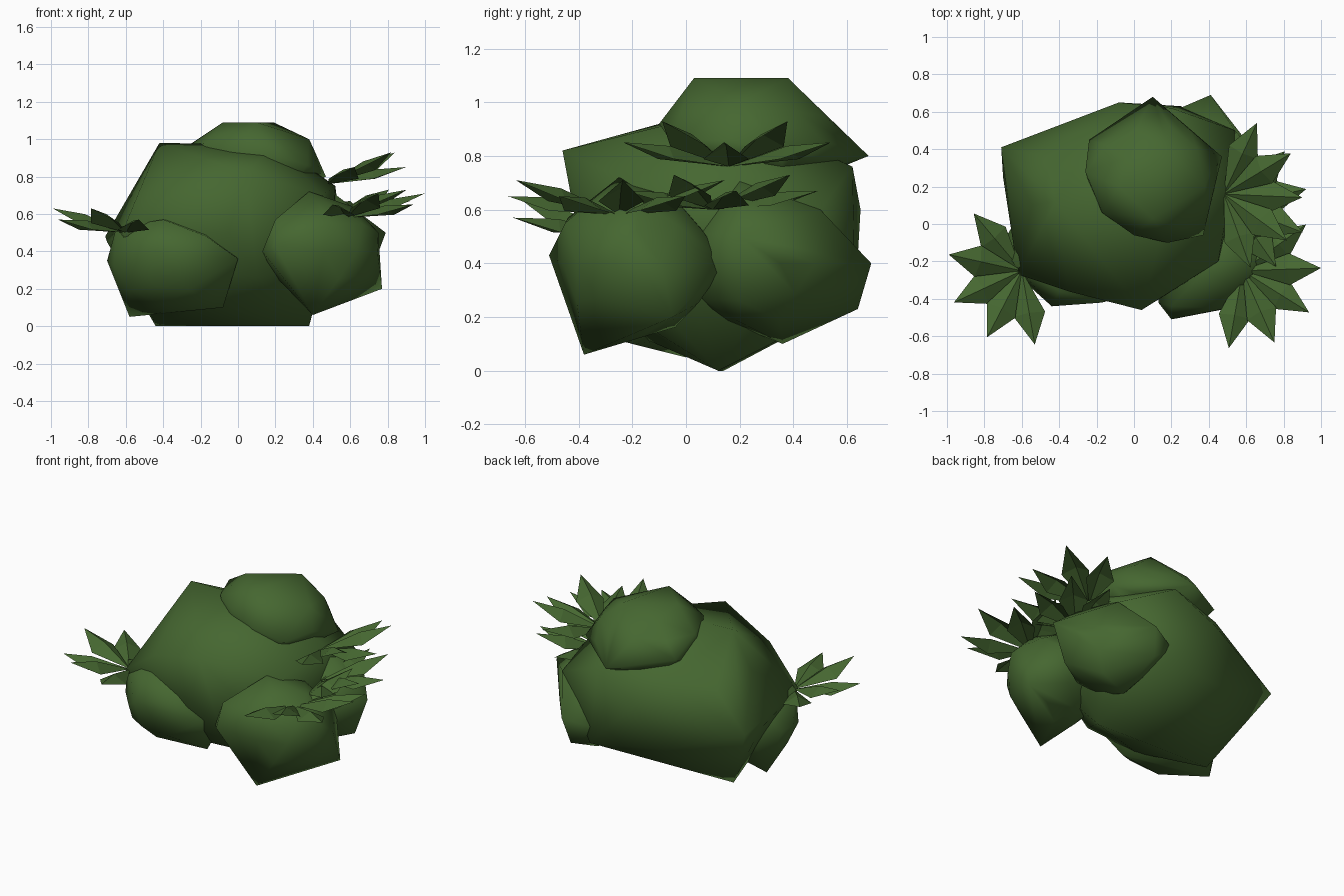
import bpy, bmesh
from math import radians
from mathutils import Vector, Matrix

cube = bpy.data.objects.get("Cube")
if cube:
    bpy.data.objects.remove(cube, do_unlink=True)

green = bpy.data.materials.new("leaf_green")
green.use_nodes = True
green.diffuse_color = (.06, .135, .03, 1)
green.node_tree.nodes["Principled BSDF"].inputs["Base Color"].default_value = green.diffuse_color


def finish(name, bm, smooth):
    mesh = bpy.data.meshes.new(name)
    bm.to_mesh(mesh)
    bm.free()
    mesh.materials.append(green)
    for poly in mesh.polygons:
        poly.use_smooth = smooth
    obj = bpy.data.objects.new(name, mesh)
    bpy.context.collection.objects.link(obj)


def blob(name, center, radii, corners):
    """Faceted ball stretched out to a few pointed corners."""
    bm = bmesh.new()
    matrix = Matrix.Translation(center) @ Matrix.Diagonal((*radii, 1))
    bmesh.ops.create_icosphere(bm, subdivisions=2, radius=1, matrix=matrix)
    bmesh.ops.delete(bm, geom=bm.edges[:], context='EDGES_FACES')
    for corner in corners:
        bm.verts.new(corner)
    result = bmesh.ops.convex_hull(bm, input=bm.verts[:])
    unused = set(result["geom_interior"]) | set(result["geom_unused"])
    loose = [v for v in bm.verts if v in unused or not v.link_faces]
    bmesh.ops.delete(bm, geom=loose, context='VERTS')
    bmesh.ops.recalc_face_normals(bm, faces=bm.faces[:])
    finish(name, bm, True)


def leaf_burst(name, root, first, last, count, reach, rise, width=.085, fold=.025):
    """Fan of folded pointed leaves, spread evenly between two headings."""
    bm = bmesh.new()
    root = Vector(root)
    for i in range(count):
        heading = radians(first + (last - first) * i / (count - 1))
        # Every other leaf stands a little steeper
        axis = Vector((reach, 0, rise * (1.3 if i % 2 else .7)))
        axis.rotate(Matrix.Rotation(heading, 3, 'Z'))
        side = axis.cross(Vector((0, 0, 1))).normalized()
        lift = side.cross(axis).normalized()
        middle = root + axis * .58
        base, tip = bm.verts.new(root), bm.verts.new(root + axis)
        keel = bm.verts.new(middle + lift * fold)
        left, right = [bm.verts.new(middle + side * s * width - lift * fold) for s in (-1, 1)]
        for corners in ((base, right, keel), (right, tip, keel),
                        (base, keel, left), (keel, tip, left)):
            bm.faces.new(corners)
    finish(name, bm, False)


# Rounded foliage masses
blob("main_foliage", (-.05, .1, .5), (.58, .5, .45), [
    (-.42, .12, .98), (.2, .15, .97), (-.71, .41, .48), (-.7, .25, .45),
    (-.62, -.27, .5), (.04, -.46, .82), (-.35, -.36, .7), (-.08, .65, .6),
    (.2, .62, .76), (.25, .63, .26), (-.44, .14, 0), (.38, .12, 0),
    (.54, .5, .6), (.52, .2, .75), (.45, -.2, .7)])

blob("top_foliage", (.1, .26, .86), (.34, .3, .2), [
    (-.26, .28, .97), (-.24, .45, .86), (.1, .68, .8), (.47, .36, .8),
    (.37, -.06, .86), (.18, -.1, .92), (-.17, .06, .98), (0, -.06, .97),
    (-.08, .2, 1.09), (.19, .38, 1.09), (.1, .03, 1.09), (.38, .2, 1)])

blob("front_right_foliage", (-.35, -.12, .32), (.33, .28, .24), [
    (-.58, 0, .05), (-.7, -.1, .35), (-.65, -.2, .53), (-.44, -.44, .4),
    (-.08, -.2, .1), (0, -.37, .36), (-.17, -.42, .48), (-.4, -.36, .57)])

blob("front_left_foliage", (.46, -.18, .4), (.3, .28, .28), [
    (.4, -.38, .06), (.77, -.05, .2), (.2, -.51, .43), (.13, -.42, .4),
    (.2, -.44, .57), (.5, -.45, .55), (.75, -.23, .5), (.38, -.25, .72),
    (.6, .15, .4)])

blob("back_left_foliage", (.42, .27, .4), (.26, .26, .25), [
    (.41, .69, .4), (.79, .2, .5), (.54, .5, .6), (.2, .6, .35),
    (.38, .64, .23), (.38, .36, .1), (.7, .2, .26), (.5, .2, .72)])

# Spiky leaf fans
leaf_burst("right_leaves", (-.6, -.25, .5), 130, 280, 5, .4, .1)
leaf_burst("front_left_leaves", (.58, -.25, .58), -100, 70, 6, .42, .1)
leaf_burst("middle_left_leaves", (.53, .1, .6), -55, 80, 5, .4, .1)
leaf_burst("upper_left_leaves", (.48, .16, .76), -70, 65, 5, .42, .13)
